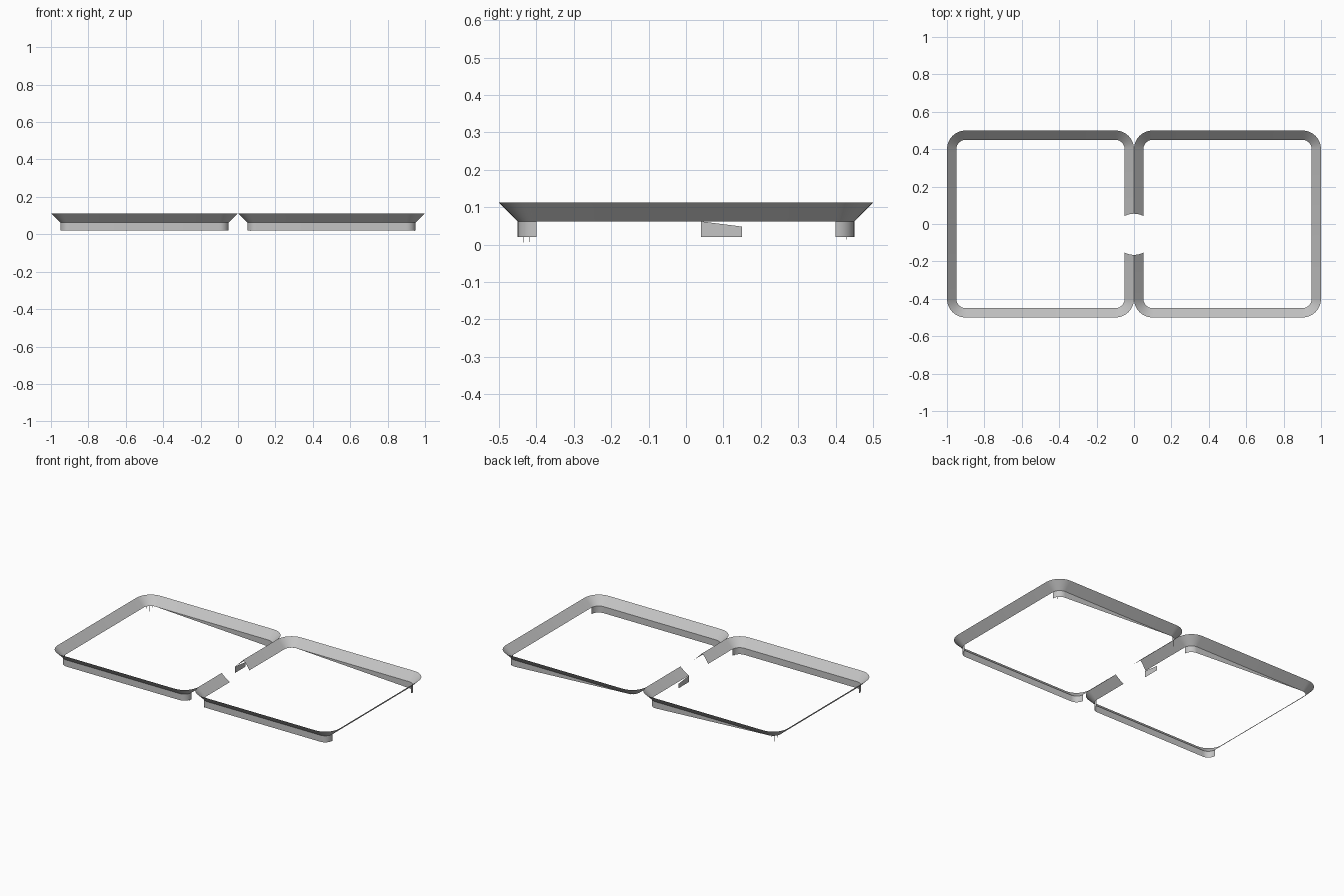
import bpy
from math import cos, sin, radians, sqrt

cube = bpy.data.objects.get("Cube")
if cube:
    bpy.data.objects.remove(cube)

grey = bpy.data.materials.new("plain_grey")
grey.use_nodes = True
colour = (0.55, 0.55, 0.55, 1)
grey.diffuse_color = colour
grey.node_tree.nodes["Principled BSDF"].inputs["Base Color"].default_value = colour

TOP, LIP, FOOT = 0.112, 0.062, 0.02   # heights of rim top, rim bottom, skirt bottom
HALF, RADIUS, INSET = 0.5, 0.1, 0.05
CUT_Y, CUT_R = -0.055, 0.11           # round opening in the divider


def build(name, verts, faces):
    mesh = bpy.data.meshes.new(name)
    mesh.from_pydata(verts, [], faces)
    mesh.materials.append(grey)
    obj = bpy.data.objects.new(name, mesh)
    bpy.context.collection.objects.link(obj)
    bpy.ops.object.select_all(action='DESELECT')
    obj.select_set(True)
    bpy.context.view_layer.objects.active = obj
    bpy.ops.object.shade_smooth_by_angle(angle=radians(30))
    return obj


def sheet(name, rows):
    """Skin a surface over rows of equal length."""
    n = len(rows[0])
    faces = [(r * n + i, r * n + i + 1, (r + 1) * n + i + 1, (r + 1) * n + i)
             for r in range(len(rows) - 1) for i in range(n - 1)]
    return build(name, [p for row in rows for p in row], faces)


def corner(start, inset, steps=8):
    """Rounded corner of the square, as a quarter turn from a start angle."""
    c = HALF - RADIUS
    mid = radians(start + 45)
    cx = c if cos(mid) > 0 else -c
    cy = c if sin(mid) > 0 else -c
    r = RADIUS - inset
    angles = [radians(start + 90 * i / steps) for i in range(steps + 1)]
    return [(cx + r * cos(a), cy + r * sin(a)) for a in angles]


def rim_row(inset, z, side):
    """One level of the rim, ending at the round opening in the divider."""
    reach = sqrt(CUT_R ** 2 - inset ** 2)
    path = [(inset - HALF, CUT_Y - reach)]
    for start in (180, 270, 0, 90):
        path += corner(start, inset)
    path.append((inset - HALF, CUT_Y + reach))
    return [(side * (x + HALF), y, z) for x, y in path]


def skirt(name, path, cx, bottoms):
    sheet(name, [[(x + cx, y, LIP) for x, y in path],
                 [(x + cx, y, b) for (x, y), b in zip(path, bottoms)]])


for label, side in (("left", 1), ("right", -1)):
    cx = side * HALF
    # Sloping rim
    levels = [i / 4 for i in range(5)]
    sheet(label + "_rim", [rim_row(INSET * t, TOP + (LIP - TOP) * t, side) for t in levels])

    # Upright front skirt with both rounded corners
    front = corner(180, INSET) + corner(270, INSET)
    skirt(label + "_front_skirt", front, cx, [FOOT] * len(front))

    # Back skirt, tapering away from its rounded corner
    back = corner(0, INSET)
    skirt(label + "_back_skirt", back + [(RADIUS - HALF, HALF - INSET)], cx,
          [FOOT] * len(back) + [LIP])

    # Thin splinters under the corners
    spots = [(90, 2, LIP, FOOT), (90, 4, LIP, FOOT), (90, 6, LIP, FOOT),
             (0, 3, FOOT, 0.005), (180, 4, FOOT, 0.0), (270, 6, FOOT, 0.005)]
    verts, faces = [], []
    for start, i, high, low in spots:
        x, y = corner(start, INSET)[i]
        n = len(verts)
        verts += [(x + cx - 0.001, y, high), (x + cx + 0.001, y + 0.001, high), (x + cx, y, low)]
        faces.append((n, n + 1, n + 2))
    build(label + "_corner_splinters", verts, faces)

# Small upright plate beside the opening
build("divider_plate", [(-INSET, 0.04, FOOT), (-INSET, 0.15, FOOT),
                        (-INSET, 0.15, 0.048), (-INSET, 0.04, LIP)], [(0, 1, 2, 3)])
